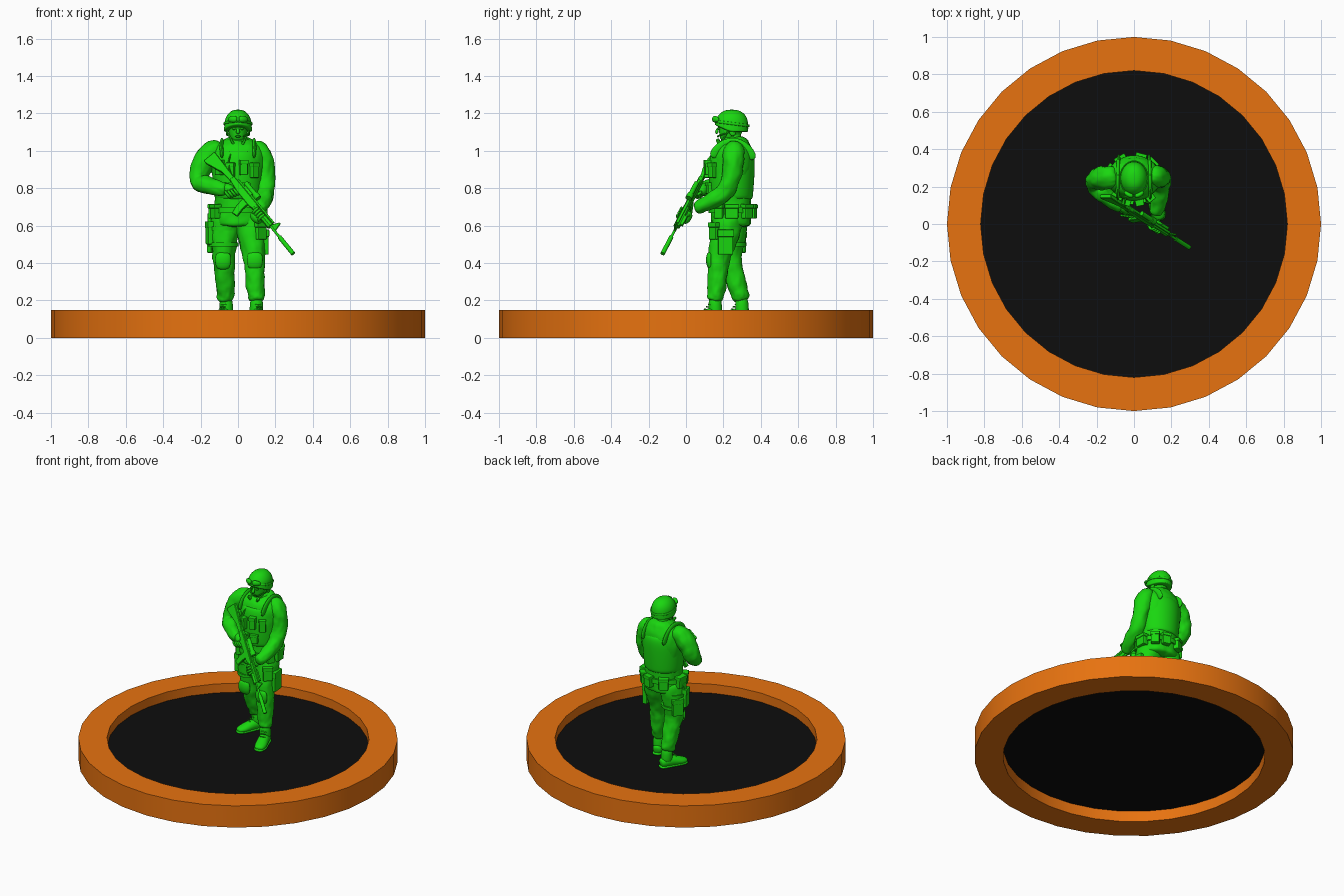
import bpy, bmesh, math
from mathutils import Vector, Matrix

X, Y, Z = Vector((1, 0, 0)), Vector((0, 1, 0)), Vector((0, 0, 1))


def material(name, rgb):
    m = bpy.data.materials.new(name)
    m.diffuse_color = (*rgb, 1)
    return m


GREEN = material("green", (0.01, 0.68, 0.005))
ORANGE = material("orange", (0.8, 0.17, 0.005))
BLACK = material("black", (0.004, 0.004, 0.004))
FOLDS = bpy.data.textures.new("cloth_folds", 'CLOUDS')
FOLDS.noise_scale = 0.05


def add(name, verts, faces, mat=GREEN, M=None, smooth=False):
    me = bpy.data.meshes.new(name)
    me.from_pydata([tuple(v) for v in verts], [], faces)
    if M:
        me.transform(M)
    me.materials.append(mat)
    ob = bpy.data.objects.new(name, me)
    bpy.context.collection.objects.link(ob)
    if smooth:
        bpy.ops.object.select_all(action='DESELECT')
        bpy.context.view_layer.objects.active = ob
        ob.select_set(True)
        bpy.ops.object.shade_smooth_by_angle()
    return ob


def loft(name, rings, ref=Y, M=None, sub=2, folds=0, n=12):
    """Skin over rings given as (x, y, z, radius[, second radius])."""
    P = [Vector(r[:3]) for r in rings]
    verts, faces = [], []
    for i, r in enumerate(rings):
        t = (P[min(i + 1, len(P) - 1)] - P[max(i - 1, 0)]).normalized()
        u = ref.cross(t).normalized()
        v = t.cross(u)
        for j in range(n):
            a = math.tau * j / n
            verts.append(P[i] + u * r[3] * math.cos(a) + v * r[-1] * math.sin(a))
    for i in range(len(P) - 1):
        for j in range(n):
            k = (j + 1) % n
            faces.append((i * n + j, i * n + k, i * n + n + k, i * n + n + j))
    faces += [tuple(reversed(range(n))), tuple(range(len(verts) - n, len(verts)))]
    ob = add(name, verts, faces, M=M, smooth=(sub == 0))
    if sub:
        for p in ob.data.polygons:
            p.use_smooth = True
        ob.modifiers.new("round", 'SUBSURF').levels = sub
        ob.modifiers[0].render_levels = sub
    if folds:
        d = ob.modifiers.new("folds", 'DISPLACE')
        d.texture, d.texture_coords, d.strength = FOLDS, 'GLOBAL', folds
    return ob


def box(name, loc, size, rot=(0, 0, 0), M=None, bevel=0.006):
    bm = bmesh.new()
    bmesh.ops.create_cube(bm, size=1)
    T = Matrix.Translation(loc) @ Matrix.Rotation(rot[2], 4, 'Z') @ Matrix.Rotation(rot[1], 4, 'Y') \
        @ Matrix.Rotation(rot[0], 4, 'X') @ Matrix.Diagonal((*size, 1))
    bm.transform((M or Matrix()) @ T)
    ob = add(name, [], [])
    bm.to_mesh(ob.data)
    bm.free()
    b = ob.modifiers.new("bevel", 'BEVEL')
    b.width, b.segments = bevel, 2
    return ob


def prism(name, prof, thick, M):
    """Side profile (x, z) given thickness along y."""
    n = len(prof)
    verts = [(x, s * thick / 2, z) for s in (-1, 1) for x, z in prof]
    faces = [tuple(range(n)), tuple(reversed(range(n, 2 * n)))]
    faces += [(i, i + n, (i + 1) % n + n, (i + 1) % n) for i in range(n)]
    ob = add(name, verts, faces, M=M)
    ob.modifiers.new("bevel", 'BEVEL').width = 0.003


def pouch(name, cx, cy, rx, ry, z, deg, size):
    """Pouch with flap on an oval body, deg measured from the front."""
    a = math.radians(deg)
    loc = Vector((cx + rx * math.sin(a), cy - ry * math.cos(a), z))
    box(name, loc, size, (0, 0, a))
    box(name + "_flap", loc + Z * size[2] * 0.38, (size[0] * 1.1, size[1] * 1.2, size[2] * 0.3), (0, 0, a), bevel=0.004)


def lathe(name, prof, mat, n=32):
    m = len(prof)
    verts = [(r * math.cos(math.tau * i / n), r * math.sin(math.tau * i / n), z) for i in range(n) for r, z in prof]
    faces = [(i * m + j, (i + 1) % n * m + j, (i + 1) % n * m + (j + 1) % m, i * m + (j + 1) % m)
             for i in range(n) for j in range(m)]
    add(name, verts, faces, mat, smooth=True)


# base: rim and floor disc
lathe("base_rim", [(1, 0), (1, 0.15), (0.82, 0.15), (0.82, 0)], ORANGE)
c = [(0.82 * math.cos(math.tau * i / 32), 0.82 * math.sin(math.tau * i / 32)) for i in range(32)]
add("base_floor", [(x, y, z) for z in (0.074, 0.088) for x, y in c],
    [tuple(reversed(range(32))), tuple(range(32, 64))], BLACK)

# torso, vest, belt, collar
loft("jacket", [(0, .24, .59, .125, .10), (0, .24, .61, .138, .112), (0, .24, .67, .13, .11), (0, .24, .74, .122, .108),
                (0, .243, .85, .138, .118), (0, .247, .95, .155, .12), (0, .255, 1.015, .145, .105),
                (0, .26, 1.05, .095, .078), (0, .255, 1.075, .055, .056)], folds=0.012, n=16)
loft("vest", [(0, .242, .735, .122, .115), (0, .242, .75, .13, .118), (0, .243, .85, .138, .125),
              (0, .246, .95, .142, .127), (0, .25, .99, .13, .115), (0, .25, 1.0, .11, .10)], n=16)
loft("belt", [(0, .24, .668, .138, .12), (0, .24, .70, .135, .12)], sub=0, n=32)
loft("collar", [(0, .25, 1.035, .07, .07), (0, .25, 1.055, .066, .066), (0, .252, 1.078, .052, .056)])
for s, side in ((-1, "right"), (1, "left")):
    loft(side + "_vest_strap", [(s * .085, .14, .96, .025, .01), (s * .09, .165, 1.02, .025, .01),
                                (s * .085, .25, 1.062, .025, .01), (s * .085, .33, 1.02, .025, .01),
                                (s * .08, .365, .95, .025, .01)], ref=X)
    box(side + "_lapel", (s * .026, .178, 1.04), (.014, .02, .055), (.4, s * .5, 0), bevel=.004)

# pouches round the vest and belt
for i, deg in enumerate((-44, -16, 12, 38)):
    pouch(f"chest_pouch_{i}", 0, .244, .142, .13, .91 - .015 * (i % 2), deg, (.042, .035, .08))
for i, deg in enumerate((-40, -12, 16)):
    pouch(f"waist_pouch_{i}", 0, .242, .13, .12, .80, deg, (.05, .03, .06))
for i, (deg, w) in enumerate(((-95, .07), (-60, .05), (60, .05), (92, .07), (135, .055), (165, .055), (-150, .06))):
    pouch(f"belt_pouch_{i}", 0, .24, .137, .118, .675, deg, (w, .04, .075))

# head, face, helmet
loft("neck", [(0, .262, 1.03, .044), (0, .255, 1.07, .042), (0, .25, 1.12, .042)])
loft("head", [(0, .2, 1.046, .018, .02), (0, .208, 1.055, .033, .037), (0, .225, 1.08, .048, .057),
              (0, .237, 1.11, .054, .069), (0, .24, 1.145, .057, .073), (0, .243, 1.18, .05, .065)])
loft("nose", [(0, .178, 1.128, .005), (0, .167, 1.112, .008), (0, .162, 1.099, .012, .01), (0, .17, 1.093, .009)], sub=1)
loft("mouth", [(-.018, .176, 1.076, .003), (0, .167, 1.078, .007), (.018, .176, 1.076, .003)], ref=Z, sub=1)
loft("brow", [(-.042, .19, 1.128, .005), (0, .17, 1.133, .008), (.042, .19, 1.128, .005)], ref=Z, sub=1)
helmet = loft("helmet", [(0, .243, 1.10, .062, .076), (0, .243, 1.10, .076, .091), (0, .243, 1.108, .076, .091),
                         (0, .245, 1.14, .074, .09), (0, .245, 1.175, .07, .085), (0, .245, 1.205, .05, .063),
                         (0, .245, 1.221, .022, .028)], n=20)
for v in helmet.data.vertices:
    if v.co.z < 1.165:
        v.co.z += max(0, .235 - v.co.y) * .45 * (1.19 - v.co.z) / .09
band = [(.075 * math.sin(a), .245 - .092 * math.cos(a), 1.158 - .012 * (1 - math.cos(a)), .004, .008)
        for a in [math.tau * i / 24 for i in range(25)]]
loft("goggle_strap", band, ref=Z, sub=1, n=8)
for s, side in ((-1, "right"), (1, "left")):
    loft(side + "_goggle_lens", [(s * .004, .152, 1.168, .011, .012), (s * .016, .149, 1.17, .013, .019),
                                 (s * .035, .158, 1.17, .013, .018), (s * .052, .175, 1.165, .009, .011)], ref=Z)
    loft(side + "_eye", [(s * .013, .174, 1.117, .004), (s * .022, .173, 1.118, .007), (s * .031, .18, 1.117, .004)], ref=Z, sub=1)
    loft(side + "_ear_cover", [(s * .05, .25, 1.105, .022, .03), (s * .066, .25, 1.105, .02, .028)], ref=Z)
    loft(side + "_chin_strap", [(s * .06, .23, 1.12, .005), (s * .052, .215, 1.085, .005),
                                (s * .034, .195, 1.056, .005), (0, .182, 1.046, .005)], sub=1, n=8)
loft("microphone", [(.062, .235, 1.10, .004), (.05, .185, 1.085, .004), (.025, .163, 1.076, .006)], ref=Z, sub=1, n=8)

# arms
loft("right_arm", [(-.08, .258, 1.015, .05), (-.13, .252, 1.005, .064), (-.172, .245, .965, .066), (-.195, .24, .91, .06),
                   (-.215, .228, .855, .054), (-.207, .2, .828, .053), (-.165, .16, .815, .05),
                   (-.10, .11, .80, .041), (-.06, .08, .79, .034)], folds=0.016)
loft("left_arm", [(.07, .26, 1.015, .05), (.11, .255, 1.005, .06), (.135, .255, .965, .061), (.145, .25, .90, .056),
                  (.148, .235, .83, .052), (.146, .205, .775, .051), (.142, .155, .74, .048),
                  (.125, .085, .705, .04), (.11, .045, .69, .033)], folds=0.016)

# rifle frame: local x runs butt to muzzle, local z is the top of the gun
butt, muzzle = Vector((-.14, .15, .98)), Vector((.295, -.125, .45))
ax = (muzzle - butt).normalized()
up = Vector((.77, 0, .63))
up = (up - ax * up.dot(ax)).normalized()
R = Matrix((ax, up.cross(ax), up)).transposed().to_4x4()
R.translation = butt


def barrel(name, x0, x1, r, z=0.0, n=16):
    loft(name, [(x0, 0, z, r), (x1, 0, z, r)], ref=Z, M=R, sub=0, n=n)


prism("rifle_stock", [(0, .022), (0, -.055), (.02, -.055), (.12, -.018), (.19, -.014), (.19, .016)], .022, R)
prism("rifle_receiver", [(.18, .02), (.18, -.012), (.26, -.022), (.37, -.022), (.40, -.012), (.40, .02)], .026, R)
prism("rifle_grip", [(.235, -.015), (.21, -.075), (.235, -.08), (.268, -.018)], .02, R)
prism("rifle_magazine", [(.31, -.015), (.318, -.07), (.335, -.115), (.37, -.105), (.358, -.06), (.355, -.015)], .018, R)
box("rifle_rail", (.37, 0, .024), (.32, .014, .01), M=R, bevel=.002)
barrel("rifle_handguard", .39, .535, .019, n=8)
barrel("rifle_barrel", .52, .65, .007)
barrel("rifle_suppressor", .615, .739, .012)
barrel("rifle_optic", .25, .35, .013, .044)
barrel("rifle_optic_front", .335, .365, .018, .044)
box("rifle_optic_mount", (.295, 0, .03), (.06, .016, .02), M=R, bevel=.002)
prism("rifle_front_sight", [(.525, 0), (.55, .05), (.56, .05), (.575, 0)], .008, R)
box("rifle_light", (.49, .022, .008), (.07, .018, .018), M=R, bevel=.004)
loft("rifle_sling", [(.05, .28, 1.058, .012, .004), (-.03, .17, 1.01, .012, .004), (-.06, .105, .93, .012, .004),
                     (-.03, .085, .86, .01, .004)], ref=X)

# gloved hands, palms and fingers set in the rifle frame
loft("right_palm", [(.175, .02, -.06, .022), (.2, .018, -.05, .03), (.225, .016, -.045, .031), (.245, .012, -.043, .02)], ref=Z, M=R)
loft("left_palm", [(.40, .018, -.03, .024), (.425, .014, -.027, .032), (.455, .012, -.024, .032), (.475, .01, -.02, .02)], ref=Z, M=R)
for i in range(4):
    zf = -.026 - .015 * i
    xf = .238 - .006 * i
    loft(f"right_finger_{i}", [(xf, .026, zf, .009), (xf + .034, .018, zf, .0095), (xf + .038, -.008, zf, .009),
                               (xf + .018, -.022, zf, .008), (xf - .005, -.022, zf, .007)], ref=Z, M=R, sub=1, n=8)
    xl = .415 + .017 * i
    loft(f"left_finger_{i}", [(xl, .022, -.024, .009), (xl, .002, -.033, .0095), (xl, -.022, -.02, .009),
                              (xl, -.027, .002, .008), (xl, -.018, .018, .007)], ref=X, M=R, sub=1, n=8)
loft("left_thumb", [(.42, .024, -.02, .011), (.44, .029, 0, .01), (.465, .022, .018, .008)], M=R, sub=1, n=8)

# legs
loft("right_trouser", [(-.055, .245, .67, .085), (-.07, .245, .61, .086), (-.077, .242, .53, .079), (-.075, .235, .44, .062),
                       (-.072, .245, .38, .058), (-.07, .265, .31, .056), (-.067, .285, .24, .05),
                       (-.066, .292, .21, .045), (-.065, .294, .195, .034)], folds=0.018)
loft("left_trouser", [(.055, .235, .67, .085), (.068, .222, .61, .086), (.076, .205, .53, .077), (.086, .178, .44, .061),
                      (.088, .172, .38, .057), (.09, .168, .31, .054), (.098, .16, .24, .049),
                      (.10, .155, .21, .044), (.10, .152, .195, .034)], folds=0.018)
for side, kx, ky, ax_, ay, turn, yaw in (("right", -.08, .18, -.065, .295, -.25, (-.45, -.89)),
                                         ("left", .09, .124, .10, .152, .15, (.3, -.95))):
    # knee pad and boot
    loft(side + "_knee_pad", [(kx, ky + .012, .365, .03, .012), (kx, ky + .002, .39, .043, .018),
                              (kx, ky, .425, .046, .02), (kx, ky + .004, .46, .038, .014)])
    F = Matrix.Translation((ax_, ay, .086)) @ Matrix.Rotation(math.atan2(yaw[1], yaw[0]), 4, 'Z')
    loft(side + "_boot_shaft", [(-.008, 0, .03, .037), (-.005, 0, .07, .038), (-.002, 0, .14, .036)], M=F)
    loft(side + "_boot_foot", [(-.052, 0, .032, .022, .026), (-.035, 0, .036, .034, .034), (.01, 0, .04, .036, .04),
                               (.05, 0, .034, .038, .034), (.09, 0, .026, .041, .026), (.122, 0, .021, .032, .02),
                               (.136, 0, .018, .018, .012)], ref=Z, M=F)
    loft(side + "_boot_sole", [(-.056, 0, .009, .024, .009), (-.035, 0, .009, .038, .011), (.02, 0, .009, .035, .011),
                               (.09, 0, .009, .045, .011), (.125, 0, .009, .036, .011), (.141, 0, .009, .02, .009)],
         ref=Z, M=F)
    for i in range(4):
        loft(f"{side}_boot_lace_{i}", [(.052 - .012 * i, -.02, .066 + .012 * i, .004), (.056 - .012 * i, 0, .071 + .012 * i, .004),
                                       (.052 - .012 * i, .02, .066 + .012 * i, .004)], ref=Z, M=F, sub=1, n=6)

# thigh gear: cargo pockets, holster, straps
pouch("right_cargo_pocket", -.077, .243, .072, .075, .51, -125, (.07, .03, .11))
pouch("left_cargo_pocket", .076, .205, .07, .074, .51, 95, (.08, .03, .13))
pouch("holster", -.077, .24, .078, .076, .56, -75, (.06, .03, .12))
box("holster_pistol_grip", (-.153, .235, .635), (.02, .032, .06), (-.3, 0, 0))
pouch("left_thigh_bag", .074, .21, .076, .08, .57, 40, (.06, .026, .09))
for z in (.50, .585):
    loft(f"right_thigh_strap_{z:.2f}", [(-.077, .242, z - .01, .08), (-.077, .242, z + .01, .081)], sub=0, n=24)
